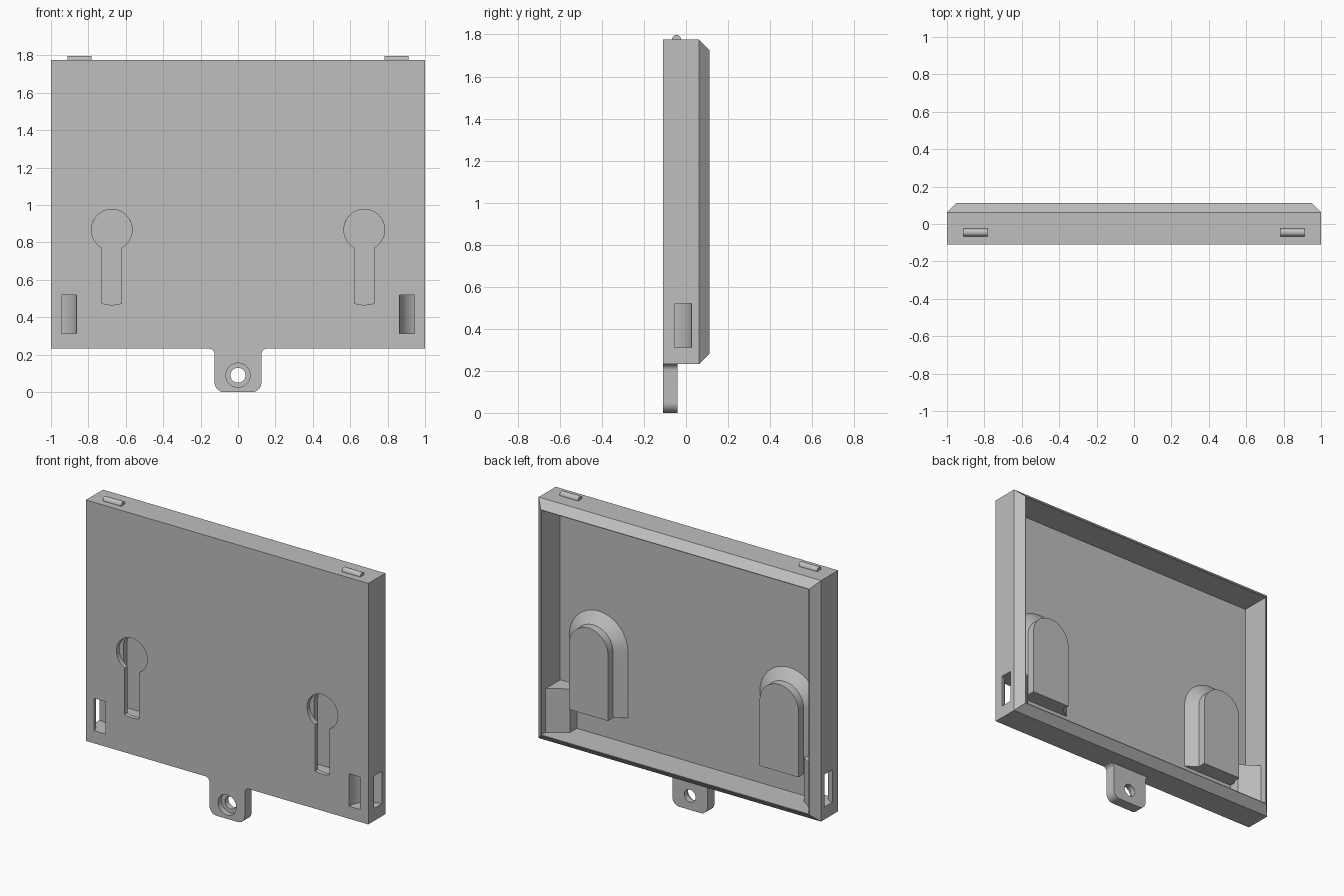
import bpy, bmesh, math

if "Cube" in bpy.data.objects:
    bpy.data.objects.remove(bpy.data.objects["Cube"])

grey = bpy.data.materials.new("light grey plastic")
grey.diffuse_color = (0.52, 0.52, 0.52, 1)
grey.use_nodes = True
grey.node_tree.nodes["Principled BSDF"].inputs["Base Color"].default_value = grey.diffuse_color


def loft(name, rings):
    """Closed solid through rings of equal point count, capped at both ends."""
    bm = bmesh.new()
    loops = [[bm.verts.new(p) for p in r] for r in rings]
    n = len(loops[0])
    for a, b in zip(loops, loops[1:]):
        for i in range(n):
            j = (i + 1) % n
            bm.faces.new((a[i], a[j], b[j], b[i]))
    bm.faces.new(loops[0])
    bm.faces.new(loops[-1][::-1])
    bmesh.ops.recalc_face_normals(bm, faces=bm.faces)
    me = bpy.data.meshes.new(name)
    bm.to_mesh(me)
    bm.free()
    me.materials.append(grey)
    ob = bpy.data.objects.new(name, me)
    bpy.context.collection.objects.link(ob)
    return ob


def prism(name, pts, y0, y1):
    """Extrude an xz profile along y."""
    return loft(name, [[(x, y, z) for x, z in pts] for y in (y0, y1)])


def column(name, pts, z0, z1):
    """Extrude an xy profile along z."""
    return loft(name, [[(x, y, z) for x, y in pts] for z in (z0, z1)])


def arc(cx, cy, r, a0, a1, n):
    return [(cx + r * math.cos(math.radians(a0 + (a1 - a0) * i / n)),
             cy + r * math.sin(math.radians(a0 + (a1 - a0) * i / n))) for i in range(n + 1)]


def combine(target, other, op):
    """Apply a boolean and discard the second solid."""
    m = target.modifiers.new(op, 'BOOLEAN')
    m.operation, m.solver, m.object = op, 'EXACT', other
    bpy.ops.object.select_all(action='DESELECT')
    bpy.context.view_layer.objects.active = target
    target.select_set(True)
    bpy.ops.object.modifier_apply(modifier=m.name)
    bpy.data.objects.remove(other)


def finish(ob):
    bpy.ops.object.select_all(action='DESELECT')
    bpy.context.view_layer.objects.active = ob
    ob.select_set(True)
    bpy.ops.object.shade_smooth_by_angle(angle=math.radians(28))


def frame(inset, y):
    x, lo, hi = 1 - inset, 0.232 + inset, 1.775 - inset
    return [(-x, y, lo), (x, y, lo), (x, y, hi), (-x, y, hi)]


def arch(cx, half, bottom, y):
    pts = arc(cx, 0.87, half, 0, 180, 24) + [(cx - half, bottom), (cx + half, bottom)]
    return [(x, y, z) for x, z in pts]


# Open-backed tray with chamfered rim
tray = loft("tray", [frame(0, -0.11), frame(0, 0.062), frame(0.049, 0.111),
                     frame(0.053, 0.111), frame(0.053, -0.08)])

# Hanging tab with rounded corners and fillets into the tray
tab = ([(-0.155, 0.25)] + arc(-0.155, 0.202, 0.03, 90, 0, 6)
       + arc(-0.075, 0.05, 0.05, 180, 270, 8) + arc(0.075, 0.05, 0.05, 270, 360, 8)
       + arc(0.155, 0.202, 0.03, 180, 90, 6) + [(0.155, 0.25)])
combine(tray, prism("tab", tab, -0.11, -0.04), 'UNION')
for r, depth in ((0.04, 0.1), (0.065, -0.075)):
    combine(tray, prism("tab_hole", arc(0, 0.09, r, 0, 360, 32)[:-1], -0.2, depth), 'DIFFERENCE')

for s in (-1, 1):
    cx = s * 0.675
    # Arched housing behind each keyhole
    housing = loft("housing", [arch(cx, h, 0.45, y) for h, y in
                               ((0.208, -0.095), (0.208, -0.08), (0.138, -0.03), (0.138, 0.022))])
    combine(tray, housing, 'UNION')
    # Corner block for the strap channel
    block = [(0.83, -0.095), (0.83, -0.01), (0.95, 0.07), (0.97, 0.07), (0.97, -0.095)]
    combine(tray, column("block", [(s * x, y) for x, y in block], 0.25, 0.565), 'UNION')

    # Hollow inside the housing
    hollow = loft("hollow", [arch(cx, h, 0.462, y) for h, y in
                             ((0.165, -0.08), (0.108, -0.04), (0.108, -0.005))])
    combine(tray, hollow, 'DIFFERENCE')
    # Keyhole opening
    a = math.degrees(math.asin(0.052 / 0.109))
    key = (arc(cx, 0.868, 0.109, -90 + a, 270 - a, 40)
           + [(cx - 0.052, 0.474), (cx - 0.028, 0.468), (cx, 0.466),
              (cx + 0.028, 0.468), (cx + 0.052, 0.474)])
    combine(tray, prism("keyhole", key, -0.2, -0.065), 'DIFFERENCE')
    # Curved strap channel from the front round to the side
    channel = ([(1.05, -0.055)] + arc(1, -0.11, 0.057, 90, 180, 14) + [(0.943, -0.15), (0.863, -0.15)]
               + arc(1, -0.11, 0.137, 180, 90, 20) + [(1.05, 0.027)])
    combine(tray, column("channel", [(s * x, y) for x, y in channel], 0.312, 0.52), 'DIFFERENCE')

    # Small half-round catch on the top edge
    ridge = [(-0.065, 1.77)] + arc(-0.045, 1.777, 0.021, 180, 0, 12) + [(-0.025, 1.77)]
    finish(loft("top_catch", [[(s * x, y, z) for y, z in ridge] for x in (0.782, 0.912)]))

finish(tray)
